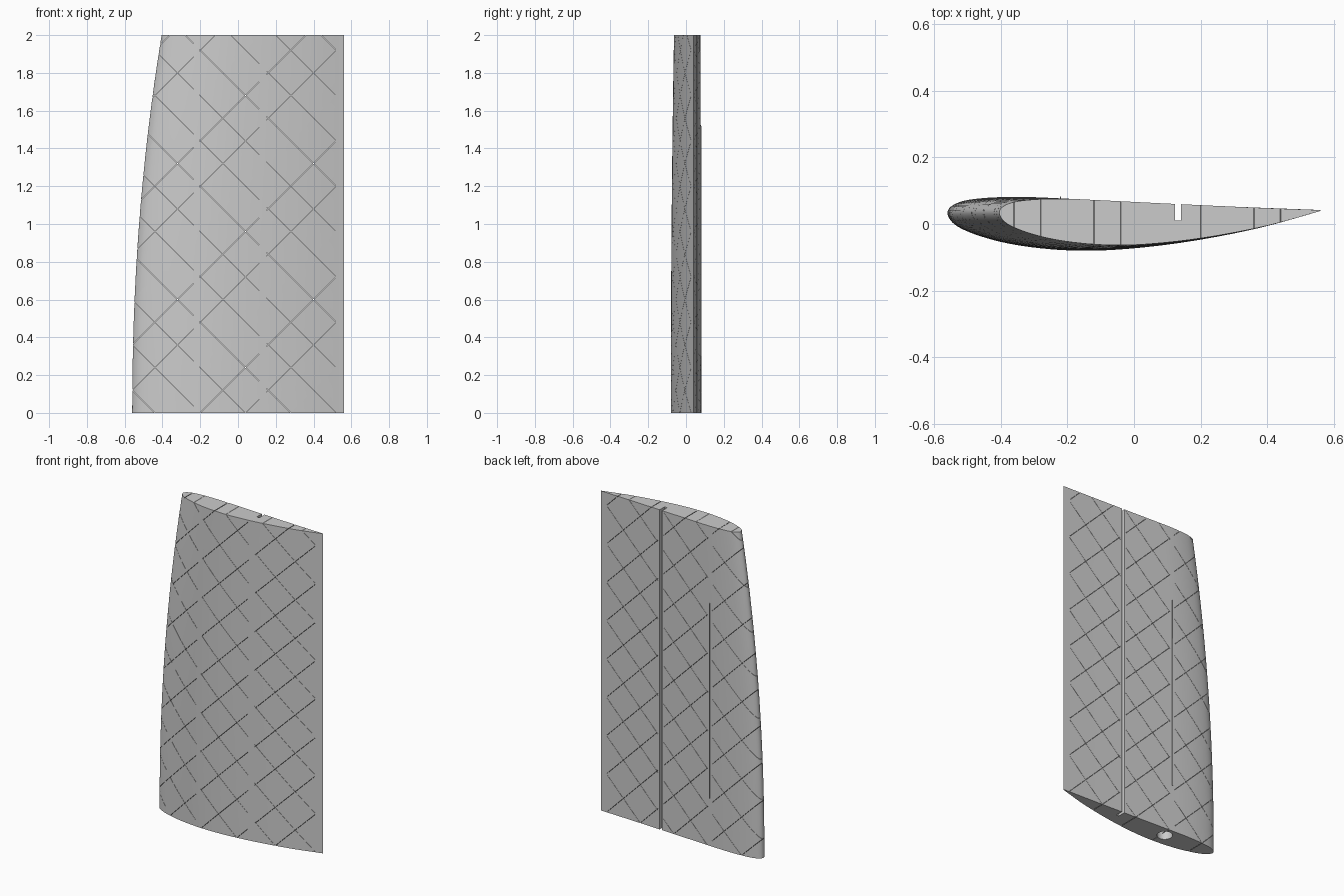
import bpy, bmesh, math
from mathutils import Vector, Matrix

cube = bpy.data.objects.get("Cube")
if cube:
    bpy.data.objects.remove(cube, do_unlink=True)

HEIGHT = 2.0
TAIL = Vector((0.56, 0.04))      # straight trailing edge
SPAR_X, SLOT_X = -0.22, 0.132

grey = bpy.data.materials.new("plain grey")
grey.use_nodes = True
colour = (0.6, 0.6, 0.6, 1)
grey.diffuse_color = colour
grey.node_tree.nodes["Principled BSDF"].inputs["Base Color"].default_value = colour


def make_object(name, bm):
    bmesh.ops.recalc_face_normals(bm, faces=bm.faces)
    mesh = bpy.data.meshes.new(name)
    bm.to_mesh(mesh)
    bm.free()
    mesh.materials.append(grey)
    obj = bpy.data.objects.new(name, mesh)
    bpy.context.collection.objects.link(obj)
    return obj


def add_box(bm, centre, size, turn=0.0):
    matrix = (Matrix.Translation(centre) @ Matrix.Rotation(turn, 4, "Y")
              @ Matrix.Diagonal((*size, 1)))
    bmesh.ops.create_cube(bm, size=1, matrix=matrix)


def smooth_path(points, steps):
    """Catmull-Rom curve through the points."""
    pts = [Vector(p) for p in points]
    pts = [2 * pts[0] - pts[1]] + pts + [2 * pts[-1] - pts[-2]]
    out = []
    for a, b, c, d in zip(pts, pts[1:], pts[2:], pts[3:]):
        for i in range(steps):
            t = i / steps
            out.append(0.5 * (2 * b + (c - a) * t + (2 * a - 5 * b + 4 * c - d) * t ** 2
                              + (3 * b - a - 3 * c + d) * t ** 3))
    return out + [pts[-2]]


# Wing body: one section scaled towards the trailing edge as it rises
section = smooth_path([
    (.56, .042), (.3, .052), (0, .066), (-.2, .076), (-.32, .081), (-.42, .08),
    (-.5, .072), (-.543, .057), (-.56, .036), (-.55, .01), (-.52, -.013),
    (-.46, -.037), (-.38, -.058), (-.28, -.073), (-.17, -.08), (-.05, -.077),
    (.1, -.062), (.25, -.038), (.4, -.006), (.56, .039)], 4)
LEVELS = 16
bm = bmesh.new()
rings = []
for level in range(LEVELS + 1):
    t = level / LEVELS
    scale = 1 - 0.139 * t ** 2.1
    ring = [TAIL + (p - TAIL) * scale for p in section]
    rings.append([bm.verts.new((p.x, p.y, t * HEIGHT)) for p in ring])
n = len(section)
for low, high in zip(rings, rings[1:]):
    for i in range(n):
        j = (i + 1) % n
        bm.faces.new((low[i], low[j], high[j], high[i]))
bm.faces.new(rings[0])
bm.faces.new(rings[-1])
wing = make_object("wing_body", bm)

# Hinge slot along the whole back
cutters = []
bm = bmesh.new()
add_box(bm, (SLOT_X, 0.11, HEIGHT / 2), (0.018, 0.2, HEIGHT + 0.2))
cutters.append(make_object("slot_cutter", bm))

# Round spar hole from the bottom
bm = bmesh.new()
bmesh.ops.create_cone(bm, cap_ends=True, segments=32, radius1=0.045, radius2=0.045,
                      depth=1.6, matrix=Matrix.Translation((SPAR_X, 0.01, 0.7)))
cutters.append(make_object("spar_hole_cutter", bm))

# Two families of thin diagonal slits, interrupted at the spar and the slot
PITCH, SLIT = 0.24, 0.0015
BANDS = [(-0.7, SPAR_X - 0.016), (SPAR_X + 0.016, SLOT_X - 0.02), (SLOT_X + 0.02, 0.515)]
for side, offset in ((1, 0.04), (-1, -0.20)):
    bm = bmesh.new()
    for k in range(-14, 15):
        c = offset + PITCH * k           # line x - side * z = c
        for x0, x1 in BANDS:
            z0, z1 = side * (x0 - c), side * (x1 - c)
            if max(z0, z1) < 0.01 or min(z0, z1) > HEIGHT - 0.01:
                continue
            add_box(bm, ((x0 + x1) / 2, 0, (z0 + z1) / 2),
                    ((x1 - x0) * math.sqrt(2), 0.4, SLIT), -side * math.pi / 4)
    cutters.append(make_object("slit_cutter", bm))

# Apply all the cuts
for cutter in cutters:
    cutter.hide_render = True
    mod = wing.modifiers.new("cut", "BOOLEAN")
    mod.operation = "DIFFERENCE"
    mod.solver = "EXACT"
    mod.object = cutter
bpy.context.view_layer.update()
graph = bpy.context.evaluated_depsgraph_get()
cut_mesh = bpy.data.meshes.new_from_object(wing.evaluated_get(graph))
wing.modifiers.clear()
wing.data = cut_mesh
for cutter in cutters:
    bpy.data.objects.remove(cutter, do_unlink=True)
bpy.ops.object.select_all(action="DESELECT")
wing.select_set(True)
bpy.context.view_layer.objects.active = wing
bpy.ops.object.shade_smooth_by_angle(angle=math.radians(30))

# Thin spar ridge standing just proud of the back
bm = bmesh.new()
add_box(bm, (SPAR_X, 0.07, 0.91), (0.003, 0.026, 1.22))
make_object("spar_ridge", bm)
